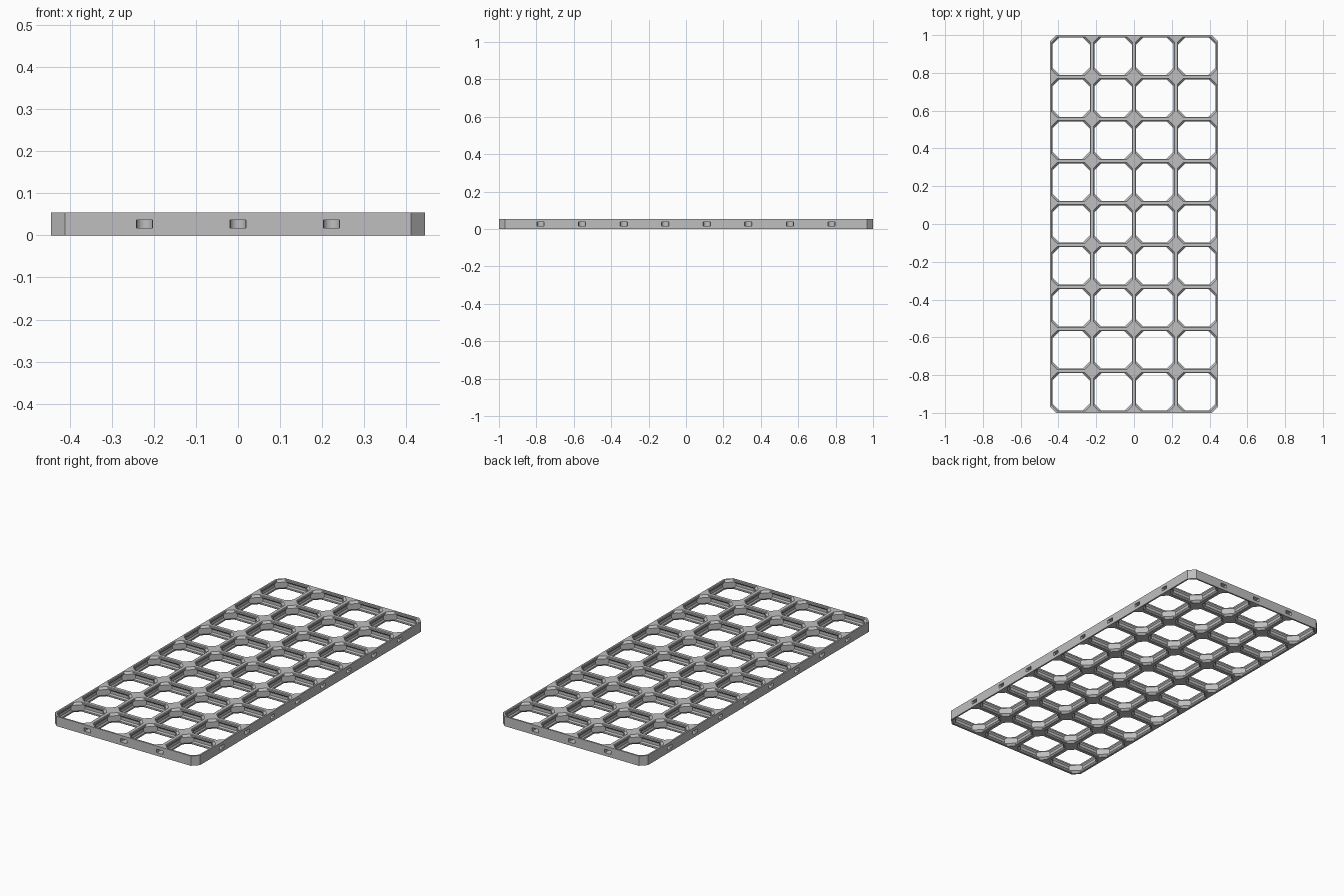
import bpy, bmesh, math
from mathutils import Matrix, Vector

if "Cube" in bpy.data.objects:
    bpy.data.objects.remove(bpy.data.objects["Cube"])

MM = 2 / 252                    # model units per millimetre
TILE, COLS, ROWS, T = 28.0, 4, 9, 6.8
HX, HY, CORNER = TILE * COLS / 2, TILE * ROWS / 2, 4.2


def loft(bm, rings):
    """Closed solid through matching rings of points, bottom to top."""
    rows = [[bm.verts.new(Vector(p) * MM) for p in ring] for ring in rings]
    n = len(rows[0])
    for lo, hi in zip(rows, rows[1:]):
        for i in range(n):
            j = (i + 1) % n
            bm.faces.new((lo[i], lo[j], hi[j], hi[i]))
    bm.faces.new(rows[0][::-1])
    bm.faces.new(rows[-1])


def octagon(cx, cy, ax, ay, leg, z):
    """Rectangle of half sizes ax, ay with its corners cut, anticlockwise."""
    pts = [(ax, -ay + leg), (ax, ay - leg), (ax - leg, ay), (-ax + leg, ay),
           (-ax, ay - leg), (-ax, -ay + leg), (-ax + leg, -ay), (ax - leg, -ay)]
    return [(cx + x, cy + y, z) for x, y in pts]


def make_object(name, bm):
    bmesh.ops.recalc_face_normals(bm, faces=bm.faces[:])
    mesh = bpy.data.meshes.new(name)
    bm.to_mesh(mesh)
    bm.free()
    obj = bpy.data.objects.new(name, mesh)
    bpy.context.collection.objects.link(obj)
    return obj


# Solid plate with cut corners
bm = bmesh.new()
loft(bm, [octagon(0, 0, HX, HY, CORNER, z) for z in (0, T)])
grid = make_object("grid_panel", bm)

# Cell openings: (height, half width, centre-to-diagonal-wall distance)
half_diag = TILE / math.sqrt(2)
deep = half_diag - (CORNER / math.sqrt(2) + 2.6)
lower = [(-1, 12.9, deep + 1.4), (0, 12.9, deep + 1.4), (0.4, 12.5, deep + 1.0),
         (1.4, 12.5, deep), (2.4, 13.2, deep)]
levels = lower + [(T - z, a, d) for z, a, d in reversed(lower)]
bm = bmesh.new()
for c in range(COLS):
    for r in range(ROWS):
        cx, cy = (c + 0.5) * TILE - HX, (r + 0.5) * TILE - HY
        loft(bm, [octagon(cx, cy, a, a, 2 * a - math.sqrt(2) * d, z)
                  for z, a, d in levels])

# Connector slots in the rim: slightly waisted with a round end
side = [(2.45, -1), (2.45, 0.4), (2.2, 1.2), (2.2, 1.6)]
arc = [(2.5 * math.cos(math.radians(t)), 2.5 + 2.5 * math.sin(math.radians(t)))
       for t in range(0, 181, 15)]
slot = side + arc + [(-x, y) for x, y in reversed(side)]
places = []
for c in range(1, COLS):
    x = c * TILE - HX
    places += [(x, -HY, 0), (x, HY, math.pi)]
for r in range(1, ROWS):
    y = r * TILE - HY
    places += [(HX, y, math.pi / 2), (-HX, y, -math.pi / 2)]
for x, y, turn in places:
    m = Matrix.Translation((x, y, 0)) @ Matrix.Rotation(turn, 4, 'Z')
    loft(bm, [[m @ Vector((u, v, z)) for u, v in slot] for z in (2.2, 4.6)])
cutter = make_object("opening_cutter", bm)
cutter.hide_render = True

# Cut all openings at once
mod = grid.modifiers.new("openings", 'BOOLEAN')
mod.operation, mod.solver, mod.object = 'DIFFERENCE', 'EXACT', cutter
bpy.context.view_layer.objects.active = grid
grid.select_set(True)
bpy.ops.object.modifier_apply(modifier=mod.name)
bpy.data.objects.remove(cutter)

# One plain grey
grey = bpy.data.materials.new("light_grey")
grey.diffuse_color = (0.52, 0.52, 0.52, 1)
grey.use_nodes = True
grey.node_tree.nodes["Principled BSDF"].inputs["Base Color"].default_value = grey.diffuse_color
grid.data.materials.clear()
grid.data.materials.append(grey)
bpy.ops.object.shade_smooth_by_angle(angle=math.radians(20))
